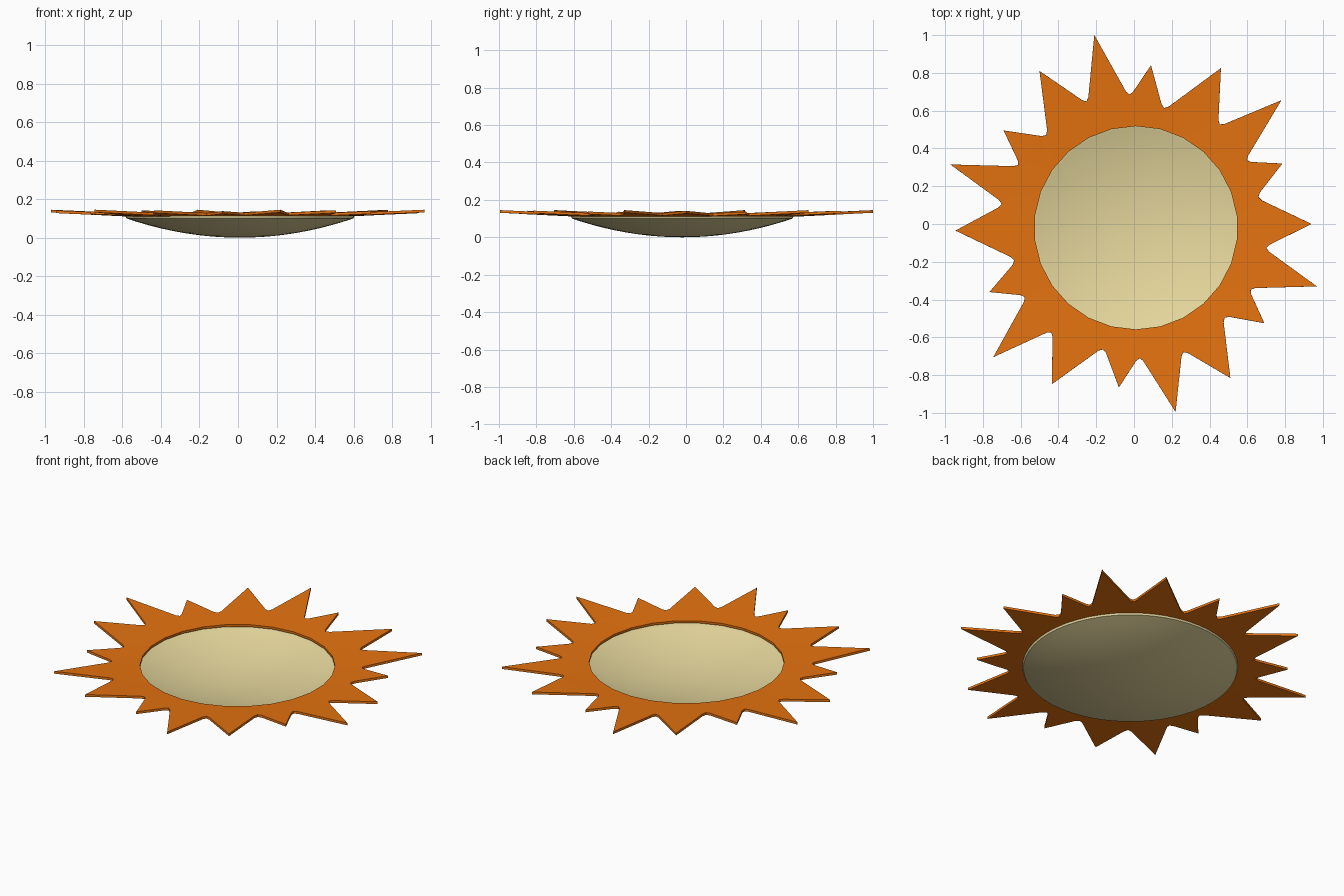
import bpy, bmesh, math
from mathutils import Vector

if "Cube" in bpy.data.objects:
    bpy.data.objects.remove(bpy.data.objects["Cube"])

CX, CY = 0.01, -0.02   # centre of the dish and of the ring opening


def material(name, rgb):
    m = bpy.data.materials.new(name)
    m.diffuse_color = (*rgb, 1)
    m.use_nodes = True
    m.node_tree.nodes["Principled BSDF"].inputs["Base Color"].default_value = m.diffuse_color
    return m


def make_object(name, bm, mat):
    mesh = bpy.data.meshes.new(name)
    bm.to_mesh(mesh)
    bm.free()
    mesh.materials.append(mat)
    ob = bpy.data.objects.new(name, mesh)
    bpy.context.collection.objects.link(ob)
    return ob


# Ray tips and the valley following each, clockwise from the top
tips = [(-.21, 1), (.09, .84), (.46, .825), (.78, .655), (.785, .32), (.94, 0),
        (.968, -.33), (.69, -.525), (.51, -.815), (.22, -.995), (-.08, -.865), (-.435, -.848),
        (-.745, -.705), (-.765, -.36), (-.945, -.035), (-.972, .315), (-.69, .495), (-.5, .81)]
valleys = [(-.025, .67), (.155, .6), (.445, .515), (.585, .33), (.645, .14), (.685, -.125),
           (.605, -.34), (.47, -.485), (.255, -.665), (.03, -.695), (-.16, -.65), (-.43, -.56),
           (-.565, -.38), (-.62, -.19), (-.685, .105), (-.6, .305), (-.455, .46), (-.245, .635)]

# Outline with blunted valleys
outline = []
for i, (t, v) in enumerate(zip(tips, valleys)):
    t, v, n = Vector(t), Vector(v), Vector(tips[(i + 1) % len(tips)])
    a = v + (t - v).normalized() * .035
    b = v + (n - v).normalized() * .035
    outline += [t, a, (a + b + v * 2) / 4, b]

SIDES = 26
hole = [Vector((CX + .538 * math.sin(2 * math.pi * k / SIDES),
                CY + .538 * math.cos(2 * math.pi * k / SIDES))) for k in range(SIDES)]

# Spiky ring, rising gently toward the tips
bm = bmesh.new()
edges = []
for loop in (outline, hole):
    vs = [bm.verts.new((p.x, p.y, 0)) for p in loop]
    edges += [bm.edges.new((vs[k], vs[(k + 1) % len(vs)])) for k in range(len(vs))]
bmesh.ops.triangle_fill(bm, use_beauty=True, edges=edges, normal=(0, 0, 1))
bm.normal_update()
for f in bm.faces:
    if f.normal.z < 0:
        f.normal_flip()
for v in bm.verts:
    v.co.z = .122 + .048 * (v.co.xy.length - .538)
ring = make_object("ray_ring", bm, material("orange", (.78, .17, .005)))
solid = ring.modifiers.new("thickness", 'SOLIDIFY')
solid.thickness = .014
solid.offset = -1

# Shallow round dish under the ring
R, STEPS = .59, 10
outer = [(R * k / STEPS, .1 * (k / STEPS) ** 2) for k in range(STEPS + 1)]
inner = [(.58 * k / STEPS, .014 + .098 * (k / STEPS) ** 2) for k in range(STEPS, -1, -1)]
profile = outer + [(.595, .112)] + inner
bm = bmesh.new()
vs = [bm.verts.new((r, 0, z)) for r, z in profile]
es = [bm.edges.new(p) for p in zip(vs, vs[1:])]
bmesh.ops.spin(bm, geom=vs + es, cent=(0, 0, 0), axis=(0, 0, 1),
               angle=2 * math.pi, steps=52, use_merge=True)
bmesh.ops.remove_doubles(bm, verts=bm.verts, dist=.0001)
bmesh.ops.recalc_face_normals(bm, faces=bm.faces)
bmesh.ops.translate(bm, verts=bm.verts, vec=(CX, CY, 0))
dish = make_object("dish", bm, material("cream", (.8, .69, .34)))
bpy.context.view_layer.objects.active = dish
dish.select_set(True)
bpy.ops.object.shade_smooth_by_angle(angle=math.radians(35))
